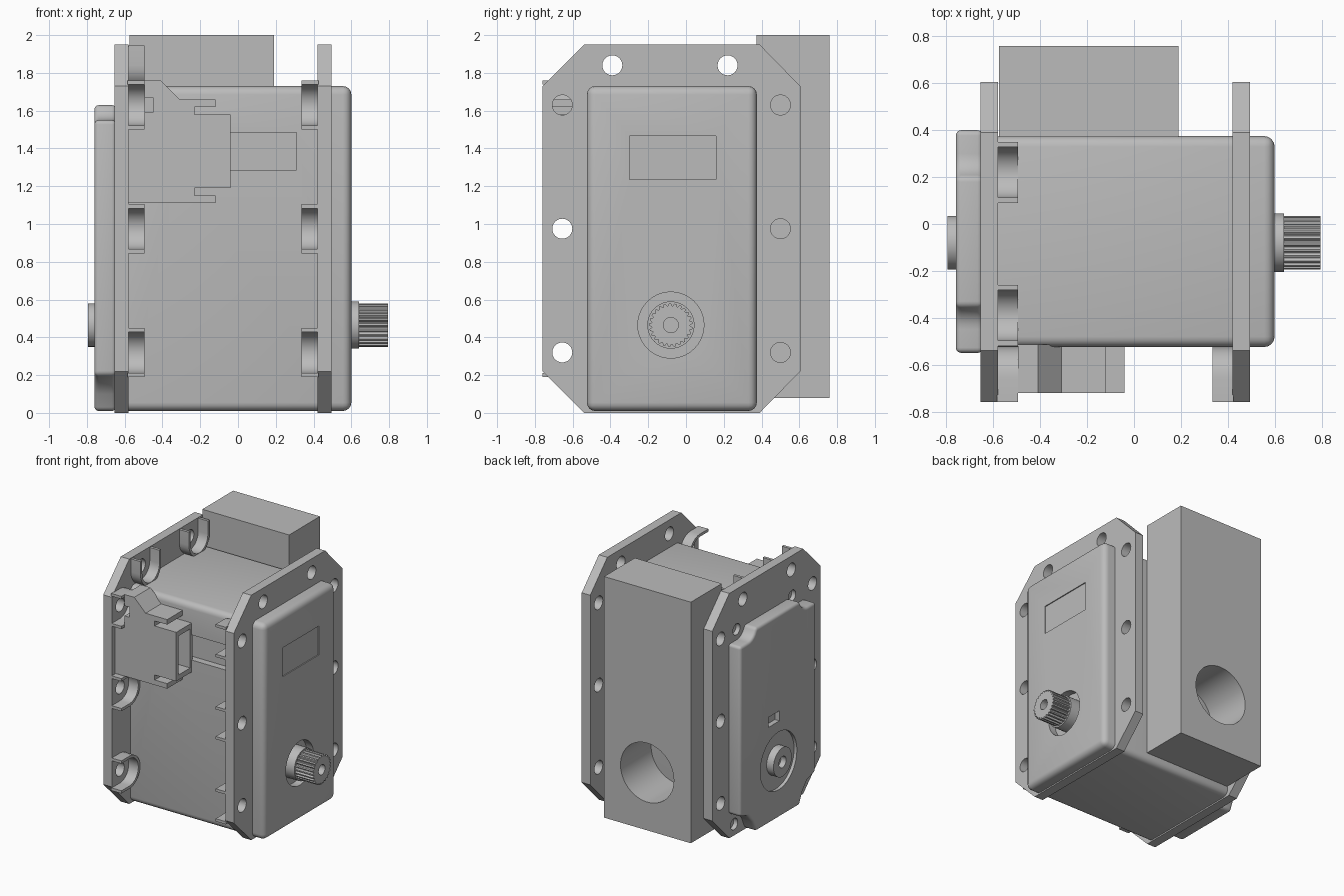
import bpy, bmesh, math
from mathutils import Vector

cube = bpy.data.objects.get("Cube")
if cube:
    bpy.data.objects.remove(cube)

grey = bpy.data.materials.new("light_grey")
grey.use_nodes = True
GREY = (0.5, 0.5, 0.5, 1)
grey.diffuse_color = GREY
grey.node_tree.nodes["Principled BSDF"].inputs["Base Color"].default_value = GREY


def prism(name, axis, points, lo, hi):
    """Extrude a 2D outline along an axis: x takes (y, z), y takes (x, z)."""
    place = {"x": lambda p, t: (t, p[0], p[1]), "y": lambda p, t: (p[0], t, p[1])}[axis]
    bm = bmesh.new()
    face = bm.faces.new([bm.verts.new(place(p, lo)) for p in points])
    ext = bmesh.ops.extrude_face_region(bm, geom=[face])["geom"]
    shift = Vector(place((0, 0), hi - lo))
    bmesh.ops.translate(bm, vec=shift, verts=[v for v in ext if isinstance(v, bmesh.types.BMVert)])
    bmesh.ops.recalc_face_normals(bm, faces=bm.faces)
    mesh = bpy.data.meshes.new(name)
    bm.to_mesh(mesh)
    bm.free()
    mesh.materials.append(grey)
    obj = bpy.data.objects.new(name, mesh)
    bpy.context.collection.objects.link(obj)
    return obj


def box(name, x, y, z):
    return prism(name, "x", [(y[0], z[0]), (y[1], z[0]), (y[1], z[1]), (y[0], z[1])], *x)


def arc(cx, cy, r, start, end, n):
    angles = [math.radians(start + (end - start) * i / n) for i in range(n + 1)]
    return [(cx + r * math.cos(a), cy + r * math.sin(a)) for a in angles]


def disc(name, axis, center, r, lo, hi, n=40):
    return prism(name, axis, arc(*center, r, 0, 360, n)[:-1], lo, hi)


def activate(obj):
    bpy.ops.object.select_all(action="DESELECT")
    obj.select_set(True)
    bpy.context.view_layer.objects.active = obj


def bevel(obj, width):
    activate(obj)
    mod = obj.modifiers.new("round", "BEVEL")
    mod.width, mod.segments = width, 4
    mod.limit_method, mod.angle_limit = "ANGLE", math.radians(40)
    bpy.ops.object.modifier_apply(modifier=mod.name)


def cut(obj, *cutters):
    activate(obj)
    for cutter in cutters:
        mod = obj.modifiers.new("cut", "BOOLEAN")
        mod.operation, mod.object, mod.solver = "DIFFERENCE", cutter, "EXACT"
        bpy.ops.object.modifier_apply(modifier=mod.name)
        bpy.data.objects.remove(cutter)


def smooth(obj):
    activate(obj)
    bpy.ops.object.shade_smooth_by_angle(angle=math.radians(32))


SHAFT = (-0.08, 0.465)
FRONT_HOLES = [(-0.655, z) for z in (1.63, 0.975, 0.32)]
BACK_HOLES = [(0.5, z) for z in (1.63, 0.975, 0.32)]
TOP_HOLES = [(y, 1.84) for y in (-0.39, 0.22)]

# Rounded main housing with label recess, shaft recess and front slot
housing = box("housing", (-0.62, 0.6), (-0.525, 0.375), (0.01, 1.73))
bevel(housing, 0.045)
cut(housing,
    box("label_cut", (0.592, 0.7), (-0.3, 0.16), (1.235, 1.465)),
    disc("seal_cut", "x", SHAFT, 0.175, 0.54, 0.7),
    box("slot_cut", (-0.3, 0.31), (-0.7, -0.47), (1.285, 1.485)))
smooth(housing)

# Chamfered flanges with bolt holes
outline = [(-0.76, 0.22), (-0.54, 0), (0.39, 0), (0.605, 0.22),
           (0.605, 1.73), (0.39, 1.95), (-0.54, 1.95), (-0.76, 1.73)]
for name, lo, hi in (("left_flange", 0.42, 0.495), ("right_flange", -0.655, -0.58)):
    flange = prism(name, "x", outline, lo, hi)
    cut(flange, *[disc("bolt_cut", "x", c, 0.053, lo - 0.1, hi + 0.1, 24)
                  for c in FRONT_HOLES + BACK_HOLES + TOP_HOLES])
    if lo < 0:
        cut(flange, *[disc("screw_cut", "x", c, 0.045, lo - 0.1, lo + 0.05, 24)
                      for c in ((0.3, 1.63), (-0.4, 1.63), (0.33, 0.09), (-0.48, 0.09))])
    smooth(flange)


# Thin U-shaped pockets behind the bolt holes
def pocket(name, center, facing, lo, hi):
    (cy, cz), arm, r, t = center, 0.105, 0.13, 0.022
    pts = [(arm, r)] + arc(0, 0, r, 90, 270, 14) + [(arm, -r), (arm, t - r)]
    pts += arc(0, 0, r - t, 270, 90, 14) + [(arm, r - t)]
    turn = {"front": lambda u, v: (cy - u, cz + v), "top": lambda u, v: (cy + v, cz + u)}[facing]
    smooth(prism(name, "x", [turn(u, v) for u, v in pts], lo, hi))


for c in FRONT_HOLES:
    pocket("right_front_pocket", c, "front", -0.585, -0.495)
    pocket("left_front_pocket", c, "front", 0.335, 0.425)
for c in TOP_HOLES:
    pocket("right_top_pocket", c, "top", -0.585, -0.495)

# Gear cover on the right, with scalloped corners
half = arc(0.375, 1.65, 0.1, 270, 180, 6)
back = [(0.2, 0.01), (0.24, 0.1), (0.3, 0.17), (0.4, 0.2), (0.4, 1.55)]
back += arc(0.3, 1.65, 0.1, 270, 192, 6)
mid = -0.075
cover = prism("gear_cover", "x", back + [(2 * mid - y, z) for y, z in reversed(back)], -0.76, -0.645)
bevel(cover, 0.03)
cut(cover,
    disc("boss_cut", "x", SHAFT, 0.23, -0.9, -0.735),
    box("window_cut", (-0.9, -0.72), (-0.09, 0.05), (0.78, 0.86)))
smooth(cover)

# Rear bearing boss
boss = disc("rear_boss", "x", SHAFT, 0.115, -0.795, -0.7)
cut(boss, disc("bore", "x", SHAFT, 0.045, -0.9, -0.75, 24))
smooth(boss)

# Output shaft: collar and toothed spline
collar = disc("shaft_collar", "x", SHAFT, 0.125, 0.53, 0.64)
smooth(collar)
TEETH = 25
teeth = []
for i in range(TEETH):
    for k, r in ((0, 0.102), (0.25, 0.115), (0.6, 0.115), (0.85, 0.102)):
        a = math.tau * (i + k) / TEETH
        teeth.append((SHAFT[0] + r * math.cos(a), SHAFT[1] + r * math.sin(a)))
spline = prism("shaft_spline", "x", teeth, 0.62, 0.795)
cut(spline, disc("bore", "x", SHAFT, 0.04, 0.72, 0.9, 24))

# Rear block with a round port
block = box("rear_block", (-0.575, 0.19), (0.372, 0.76), (0.08, 2.0))
cut(block, disc("port_cut", "y", (-0.19, 0.54), 0.235, 0.3, 0.9, 48))
smooth(block)

# Front socket with guide rails, open toward the left
profile = [(-0.585, 1.11), (-0.12, 1.11), (-0.12, 1.15), (-0.23, 1.15), (-0.23, 1.19),
           (-0.04, 1.19), (-0.04, 1.58), (-0.23, 1.58), (-0.23, 1.62), (-0.12, 1.62),
           (-0.12, 1.66), (-0.31, 1.66), (-0.41, 1.76), (-0.495, 1.76), (-0.495, 1.5), (-0.585, 1.5)]
socket = prism("front_socket", "y", profile, -0.72, -0.515)
cut(socket, box("socket_cut", (-0.24, 0.1), (-0.69, -0.545), (1.23, 1.54)),
    box("notch_cut", (-0.5, -0.45), (-0.8, -0.66), (1.59, 1.67)))
